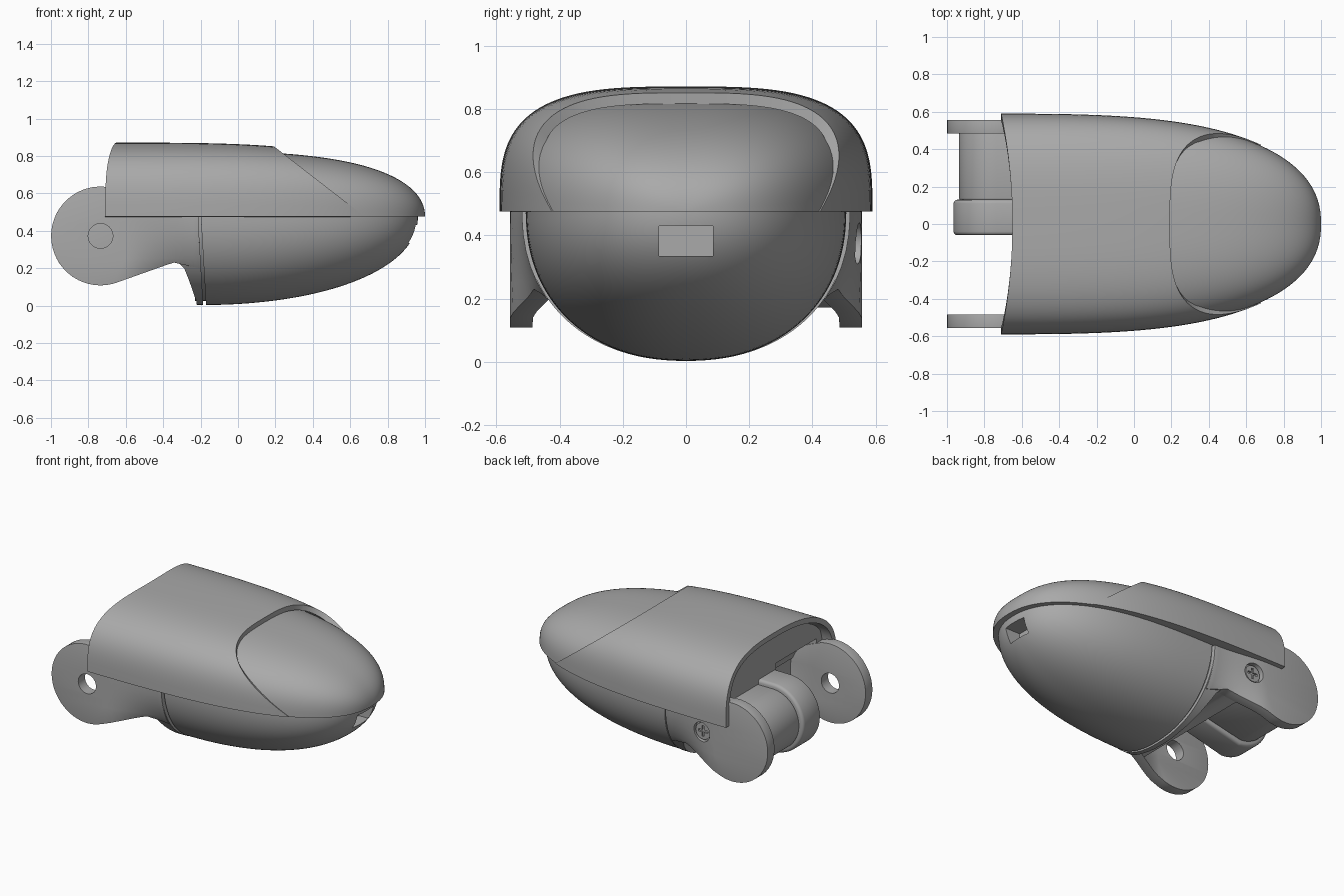
import bpy, bmesh, math

if "Cube" in bpy.data.objects:
    bpy.data.objects.remove(bpy.data.objects["Cube"])

grey = bpy.data.materials.new("satin grey")
grey.use_nodes = True
grey.diffuse_color = (0.4, 0.4, 0.4, 1)
grey.node_tree.nodes["Principled BSDF"].inputs["Base Color"].default_value = (0.4, 0.4, 0.4, 1)

RIM = 0.475                 # height of the seam between top and bottom
HINGE = (-0.735, 0.372)     # hinge axis in x, z


def finish(bm, name, fix=True):
    if fix:
        bmesh.ops.recalc_face_normals(bm, faces=bm.faces)
    mesh = bpy.data.meshes.new(name)
    bm.to_mesh(mesh)
    bm.free()
    ob = bpy.data.objects.new(name, mesh)
    bpy.context.collection.objects.link(ob)
    mesh.materials.append(grey)
    return ob


def smooth(ob, angle=35):
    bpy.ops.object.select_all(action="DESELECT")
    ob.select_set(True)
    bpy.context.view_layer.objects.active = ob
    bpy.ops.object.shade_smooth_by_angle(angle=math.radians(angle))


def cut(ob, cutter):
    cutter.hide_render = True
    cutter.hide_set(True)
    mod = ob.modifiers.new("cut", "BOOLEAN")
    mod.operation, mod.object, mod.solver = "DIFFERENCE", cutter, "EXACT"


def apply_mods(ob):
    dg = bpy.context.evaluated_depsgraph_get()
    mesh = bpy.data.meshes.new_from_object(ob.evaluated_get(dg))
    ob.modifiers.clear()
    ob.data = mesh


def loft(x0, x1, width, height, power, base, warp=None, solid=True, n=44, m=60):
    """Half super-ellipse sections along x; negative height hangs below the base."""
    bm = bmesh.new()
    rings = []
    for i in range(n + 1):
        x = x0 + (x1 - x0) * math.sin(math.pi / 2 * i / n * 0.998)
        w, h, ring = width(x), height(x), []
        for j in range(m + 1):
            a = math.pi * j / m
            c, s = math.cos(a), abs(math.sin(a))
            y = w * math.copysign(abs(c) ** (2 / power), c)
            z = base + h * s ** (2 / power)
            ring.append(bm.verts.new((warp(x, y, z) if warp else x, y, z)))
        rings.append(ring)
    for a, b in zip(rings, rings[1:]):
        for j in range(m):
            bm.faces.new((a[j], a[j + 1], b[j + 1], b[j]))
        if solid:
            bm.faces.new((a[m], a[0], b[0], b[m]))
    bm.faces.new(rings[-1])
    if solid:
        bm.faces.new(rings[0])
    return bm


def prism(points, y0, y1):
    """Extrude an x, z outline along y."""
    bm = bmesh.new()
    face = bm.faces.new([bm.verts.new((x, y0, z)) for x, z in points])
    out = bmesh.ops.extrude_face_region(bm, geom=[face])
    bmesh.ops.translate(bm, vec=(0, y1 - y0, 0),
                        verts=[v for v in out["geom"] if isinstance(v, bmesh.types.BMVert)])
    return bm


def slice_at(bm, co, no, trim=False):
    bmesh.ops.bisect_plane(bm, geom=bm.verts[:] + bm.edges[:] + bm.faces[:],
                           plane_co=co, plane_no=no, clear_outer=trim)


def arc(r, start, end, n=48, centre=HINGE):
    angles = [math.radians(start + (end - start) * i / n) for i in range(n + 1)]
    return [(centre[0] + r * math.cos(a), centre[1] + r * math.sin(a)) for a in angles]


def disc(name, r, y0, y1, centre=HINGE):
    return finish(prism(arc(r, 0, 352.5, 47, centre), y0, y1), name)


def box(name, x, y, z):
    return finish(prism([(x[0], z[0]), (x[1], z[0]), (x[1], z[1]), (x[0], z[1])], *y), name)


def bevel(ob, width, angle=40):
    mod = ob.modifiers.new("bevel", "BEVEL")
    mod.width, mod.segments, mod.limit_method = width, 3, "ANGLE"
    mod.angle_limit = math.radians(angle)


def taper(x0, x1, size, p, q):
    return lambda x: size * max(1 - min(1, max(0, (x - x0) / (x1 - x0))) ** p, 0) ** (1 / q)


# Upper shell, open at the rear and trimmed on a slant for the front cap
bm = loft(-0.65, 1, taper(-0.7, 1, 0.59, 3, 2.3), taper(-0.7, 1, 0.396, 3.6, 2), 3.25, RIM,
          lambda x, y, z: x - 0.06 * (y / 0.59) ** 2 * max(0, (0.5 - x) / 1.15) ** 2, False)
slice_at(bm, (0.2, 0, 0.845), (0.325, 0, 0.42), True)
shell = finish(bm, "upper_shell", False)
mod = shell.modifiers.new("thickness", "SOLIDIFY")
mod.thickness, mod.offset = 0.035, -1
apply_mods(shell)
smooth(shell)

# Smooth front cap whose hidden rear fills the shell, with hinge clearance on one side
cap = finish(loft(-0.63, 1, taper(-0.7, 1, 0.583, 3, 2.3), taper(-0.7, 1, 0.355, 3.9, 2.15),
                  2.75, RIM), "front_cap")
cut(cap, disc("clearance_cutter", 0.29, -0.49, -0.06))
apply_mods(cap)
smooth(cap)

# Rounded lower body with a rectangular slot in the nose
lean = lambda x, y, z: x - 0.06 * (z - 0.24) * max(0, 1 - abs(x + 0.19) / 0.3)
body = finish(loft(-0.185, 0.962, taper(-0.2, 0.962, 0.507, 2.9, 2.2),
                   taper(-0.2, 0.962, -0.475, 2.1, 2.15), 2.2, RIM + 0.003, lean), "lower_body")
cut(body, box("slot_cutter", (0.84, 1.1), (-0.085, 0.085), (0.335, 0.43)))
apply_mods(body)
smooth(body)

# Core visible only in the seam between body and collar
core = finish(loft(-0.24, -0.1, lambda x: 0.49, lambda x: -0.45, 2.2, RIM, lean, n=4),
              "seam_core")
smooth(core)

# Collar behind the body, its rear underside hollowed by a curved cut
COLLAR = 0.517
collar = finish(loft(-0.45, -0.2, lambda x: COLLAR, lambda x: -0.474, 2.2, RIM + 0.002,
                     lean, n=10), "collar")
curve = [(-0.215, -0.05), (-0.222, 0.02), (-0.26, 0.13), (-0.288, 0.2), (-0.31, 0.222),
         (-0.34, 0.23), (-0.38, 0.22), (-0.6, 0.15), (-0.6, -0.05)]
cut(collar, finish(prism(curve, -0.8, 0.8), "underside_cutter"))
apply_mods(collar)
smooth(collar)

# Hinge arms: round plates that blend into the collar section
outline = arc(0.264, 75, 288) + [(-0.38, 0.218), (-0.34, 0.23), (-0.31, 0.222),
                                 (-0.205, 0.2), (-0.21, 0.52), (-0.5, 0.56)]
arms = {}
for side, name in ((-1, "right_arm"), (1, "left_arm")):
    bm = prism(outline, side * 0.485, side * 0.557)
    for k in range(9):
        slice_at(bm, (-0.6 + 0.045 * k, 0, 0), (1, 0, 0))
    for k in range(5):
        slice_at(bm, (0, 0, 0.25 + 0.05 * k), (0, 0, 1))
    for v in bm.verts:
        t = min(1, max(0, (v.co.x + 0.62) / 0.4))
        depth = max(0, (RIM - v.co.z) / RIM)
        target = COLLAR * (1 - depth ** 2.2) ** (1 / 2.2) + 0.002
        v.co.y -= side * (0.557 - target) * t * t * (3 - 2 * t)
    bmesh.ops.triangulate(bm, faces=[f for f in bm.faces if len(f.verts) > 4])
    arms[side] = finish(bm, name)
    bevel(arms[side], 0.014, 50)
cut(arms[-1], disc("hole_cutter", 0.066, -0.7, -0.4))
SCREW = (-0.5, 0.375)
cut(arms[1], disc("recess_cutter", 0.065, 0.515, 0.7, SCREW))
for arm in arms.values():
    apply_mods(arm)
    smooth(arm, 40)

# Cross-head screw sunk in one arm
screw = disc("screw_head", 0.055, 0.49, 0.532, SCREW)
for k, (dx, dz) in enumerate(((0.036, 0.008), (0.008, 0.036))):
    cut(screw, box("cross_cutter_%d" % k, (SCREW[0] - dx, SCREW[0] + dx), (0.52, 0.6),
                   (SCREW[1] - dz, SCREW[1] + dz)))
apply_mods(screw)
smooth(screw)

# Hinge barrel and the narrower neck joining it to one arm
for name, r, y0, y1 in (("hinge_barrel", 0.23, -0.06, 0.13), ("hinge_neck", 0.2, 0.12, 0.5)):
    end = [(-0.35, HINGE[1] - r * 0.6), (-0.35, HINGE[1] + r)]
    ob = finish(prism(arc(r, 90, 270) + end, y0, y1), name)
    bevel(ob, 0.02)
    apply_mods(ob)
    smooth(ob)
